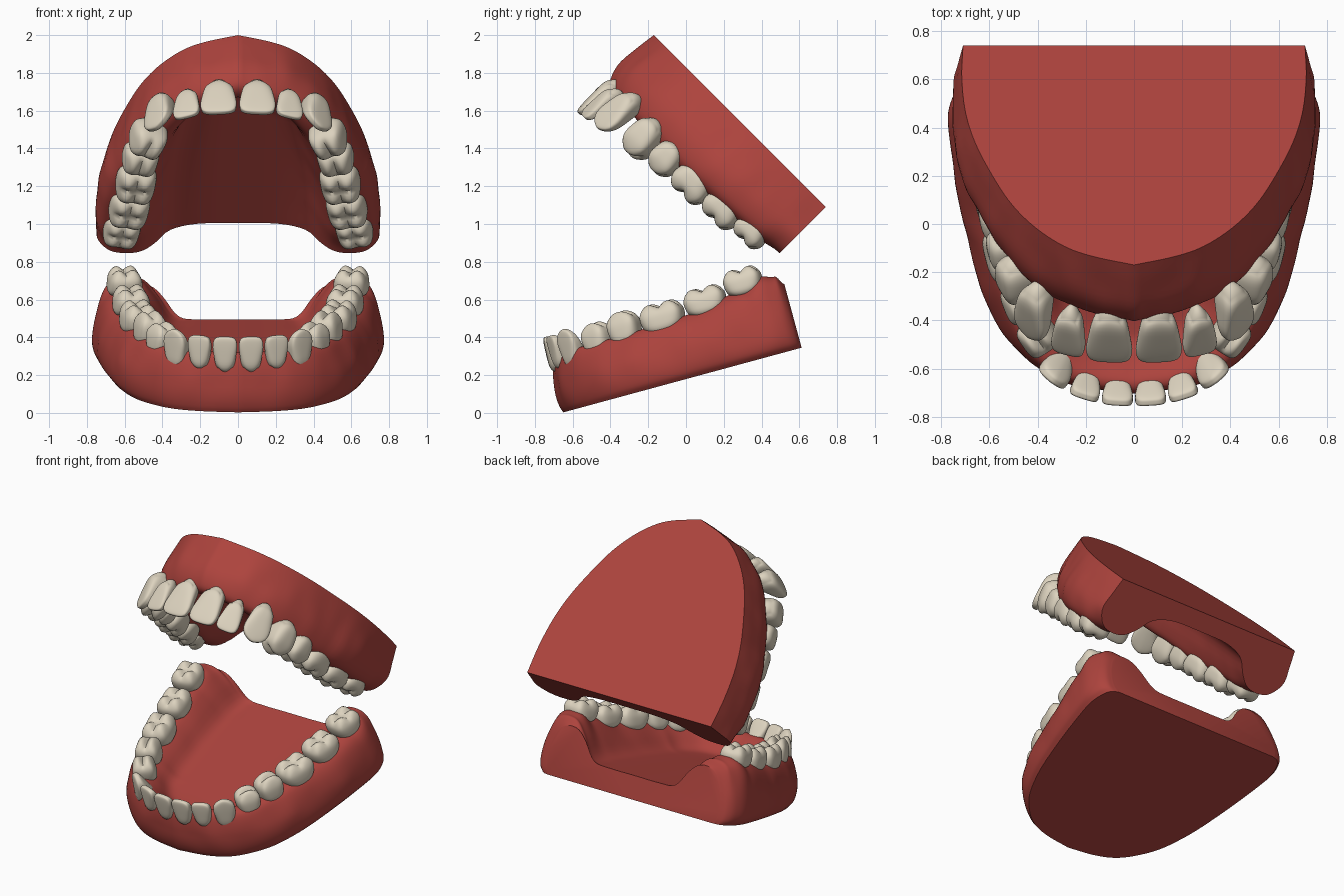
import bpy, bmesh, math
from mathutils import Vector, noise

cube = bpy.data.objects.get("Cube")
if cube:
    bpy.data.objects.remove(cube)


def material(name, rgb):
    m = bpy.data.materials.new(name)
    m.use_nodes = True
    m.diffuse_color = (*rgb, 1)
    m.node_tree.nodes["Principled BSDF"].inputs["Base Color"].default_value = (*rgb, 1)
    return m


GUM = material("gum_red", (0.42, 0.057, 0.047))
ENAMEL = material("tooth_ivory", (0.72, 0.65, 0.52))


# Jaw frames: x across, u from front to back, v from flat base towards the teeth
def frame(y0, z0, angle, flip):
    c, s = math.cos(angle), math.sin(angle)
    return lambda x, u, v: Vector((x, y0 + c * u - s * v * flip, z0 + s * u + c * v * flip))


upper_frame = frame(-0.17, 2.0, -math.pi / 4, -1)
lower_frame = frame(-0.66, 0.0, 0.265, 1)


def catmull(pts, n):
    """Smooth curve through points, n steps per span."""
    p = [Vector(q) for q in pts]
    p = [2 * p[0] - p[1]] + p + [2 * p[-1] - p[-2]]
    out = []
    for i in range(1, len(p) - 2):
        a, b, c, d = p[i - 1:i + 3]
        for k in range(n):
            t = k / n
            out.append(b + 0.5 * t * (c - a + t * (2 * a - 5 * b + 4 * c - d
                                                   + t * (3 * (b - c) + d - a))))
    return out + [p[-2]]


def interp(table, t):
    for (a, va), (b, vb) in zip(table, table[1:]):
        if t <= b:
            s = max(0, (t - a) / (b - a))
            s = s * s * (3 - 2 * s)
            return va + (vb - va) * s
    return table[-1][1]


def finish(bm, name, mat, angle):
    bmesh.ops.recalc_face_normals(bm, faces=bm.faces)
    me = bpy.data.meshes.new(name)
    bm.to_mesh(me)
    bm.free()
    me.materials.append(mat)
    ob = bpy.data.objects.new(name, me)
    bpy.context.collection.objects.link(ob)
    bpy.ops.object.select_all(action="DESELECT")
    ob.select_set(True)
    bpy.context.view_layer.objects.active = ob
    bpy.ops.object.shade_smooth_by_angle(angle=angle)


def build_gum(name, place, outline, section, ridge, centre, shift):
    """Sweep the ridge section around the arch; every section starts on the middle line."""
    half = catmull(outline, 6)
    path = [Vector((-p.x, p.y)) for p in reversed(half[1:])] + half
    bm = bmesh.new()
    rows = []
    for p in path:
        hub = Vector((0, max(p.y, centre)))
        r = interp(ridge, p.y)
        k = shift * max(0, 1 - p.y / 0.4)
        prof = catmull([(f, v + g * r) for f, v, g in section], 4)
        row = []
        for f, v in prof:
            f += k * 4 * f * max(0, 1 - f)
            q = hub + (p - hub) * f
            # slight unevenness of the soft surface, fading out at the base and middle
            lump = noise.noise(Vector((abs(q.x), q.y, v * 0.5)) * 8) * 0.016
            lump *= min(1, v * 6) * f * f
            q = hub + (p - hub) * (f + lump)
            row.append(bm.verts.new(place(q.x, q.y, v)))
        row.append(bm.verts.new(place(0, hub.y, 0)))
        rows.append(row)
    for a, b in zip(rows, rows[1:]):
        for i in range(len(a) - 1):
            bm.faces.new((a[i], a[i + 1], b[i + 1], b[i]))
    # flat back wall
    bm.faces.new(rows[0])
    bm.faces.new(rows[-1])
    bmesh.ops.remove_doubles(bm, verts=bm.verts, dist=0.0005)
    bmesh.ops.dissolve_degenerate(bm, edges=bm.edges, dist=0.0003)
    finish(bm, name, GUM, math.radians(42))


def shape_tooth(kind, a, b, c):
    """Turn a point of a rounded cube into a crown; a across, b outwards, c to the tip."""
    h = (c + 1) / 2
    if kind in ("incisor", "canine"):
        # narrow neck and tongue side, thin straight biting edge
        wide = (0.76 + 0.26 * min(1, h * 1.3)) * (1 - 0.2 * (1 - b) * (1 - h))
        thin = 1 - 0.74 * h
        tip = -0.26 * abs(a) ** 1.4 * h if kind == "canine" else -0.04 * a * a * h
        return a * wide, b * thin + (1 - thin) * 0.88, c + tip
    wide = 0.8 + 0.22 * math.sin(math.pi * min(1, h * 1.1) * 0.65)
    narrow = 1 - 0.16 * h * h
    top = max(0, c) ** 2
    across = abs(math.sin(math.pi * b))
    along = abs(math.sin(math.pi * a)) if kind == "molar" else math.cos(a * math.pi / 2)
    cusps = top * (0.36 * across * along - 0.16)
    return a * wide, b * narrow, c + cusps


def build_tooth(name, kind, place, pos, out, w, d, v0, v1):
    bm = bmesh.new()
    bmesh.ops.create_cube(bm, size=2)
    bmesh.ops.subdivide_edges(bm, edges=bm.edges[:], cuts=11, use_grid_fill=True)
    side = Vector((-out.y, out.x))
    for vert in bm.verts:
        # rounder at the root, squarer at the crown
        power = 3.3 + vert.co.z * (1 if kind != "incisor" else 1.3)
        n = sum(abs(k) ** power for k in vert.co) ** (1 / power)
        a, b, c = shape_tooth(kind, *(vert.co / n))
        q = pos + side * (a * w / 2) + out * (b * d / 2)
        vert.co = place(q.x, q.y, v0 + (v1 - v0) * (c + 1) / 2)
    finish(bm, name, ENAMEL, math.radians(60))


NAMES = ["central_incisor", "lateral_incisor", "canine", "first_premolar",
         "second_premolar", "first_molar", "second_molar", "third_molar"]


def build_teeth(jaw, place, rows):
    pts = [Vector((r[0], r[1])) for r in rows]
    chain = [Vector((-pts[0].x, pts[0].y))] + pts + [2 * pts[-1] - pts[-2]]
    for i, (name, (_, _, w, d, v0, v1)) in enumerate(zip(NAMES, rows)):
        before, here, after = chain[i:i + 3]
        t = (2 * (here - before).normalized() + (after - here).normalized()).normalized()
        out = Vector((t.y, -t.x))
        for tag, s in (("left", 1), ("right", -1)):
            build_tooth(f"{jaw}_{name}_{tag}", name.split("_")[-1], place,
                        Vector((s * here.x, here.y)), Vector((s * out.x, out.y)),
                        w, d, v0, v1)


# Upper gum: section points are (fraction outwards, height, share of ridge height)
build_gum("upper_gum", upper_frame,
          [(0, 0), (0.17, 0.05), (0.29, 0.11), (0.41, 0.22), (0.51, 0.36), (0.59, 0.53),
           (0.66, 0.72), (0.7, 0.9), (0.715, 1.1), (0.71, 1.287)],
          [(0, 0.12, 0), (0.3, 0.125, 0), (0.5, 0.17, 0), (0.62, 0.06, 0.6),
           (0.71, -0.02, 1), (0.81, 0, 1), (0.93, -0.01, 1), (1.01, -0.055, 1),
           (1.055, 0.02, 0.55), (1.03, 0.1, 0), (1, 0, 0)],
          [(0, 0.365), (0.3, 0.385), (0.65, 0.4), (1.1, 0.38), (1.287, 0.345)], 0.47, 0.05)

# Lower gum
build_gum("lower_gum", lower_frame,
          [(0, 0), (0.2, 0.025), (0.35, 0.075), (0.47, 0.17), (0.57, 0.3), (0.65, 0.5),
           (0.71, 0.76), (0.75, 1.0), (0.765, 1.15), (0.745, 1.25), (0.71, 1.3),
           (0.66, 1.318)],
          [(0, 0.155, 0), (0.3, 0.155, 0), (0.47, 0.17, 0), (0.59, 0.06, 0.6),
           (0.68, -0.02, 1), (0.77, 0, 1), (0.86, -0.01, 1), (0.93, -0.06, 1),
           (0.99, 0.05, 0.4), (1.01, 0.1, 0), (1.0, 0.035, 0), (0.965, 0, 0)],
          [(0, 0.31), (0.4, 0.31), (0.76, 0.325), (1.09, 0.375), (1.2, 0.42),
           (1.28, 0.4), (1.318, 0.35)], 0.5, 0.1)

# Teeth: x, u, width, depth, root height, tip height
build_teeth("upper", upper_frame, [
    (0.1, 0.06, 0.2, 0.15, 0.29, 0.575), (0.26, 0.09, 0.15, 0.14, 0.33, 0.57),
    (0.39, 0.18, 0.18, 0.18, 0.28, 0.56), (0.475, 0.35, 0.17, 0.2, 0.3, 0.52),
    (0.515, 0.51, 0.16, 0.2, 0.31, 0.495), (0.54, 0.7, 0.22, 0.22, 0.32, 0.485),
    (0.575, 0.91, 0.21, 0.22, 0.31, 0.465), (0.615, 1.1, 0.18, 0.2, 0.3, 0.43)])
build_teeth("lower", lower_frame, [
    (0.066, 0.075, 0.135, 0.15, 0.19, 0.41), (0.19, 0.1, 0.13, 0.15, 0.2, 0.41),
    (0.3, 0.17, 0.145, 0.17, 0.18, 0.425), (0.4, 0.29, 0.15, 0.16, 0.23, 0.4),
    (0.465, 0.44, 0.165, 0.17, 0.24, 0.42), (0.525, 0.65, 0.23, 0.2, 0.25, 0.415),
    (0.565, 0.89, 0.22, 0.2, 0.28, 0.435), (0.6, 1.11, 0.2, 0.19, 0.33, 0.48)])
